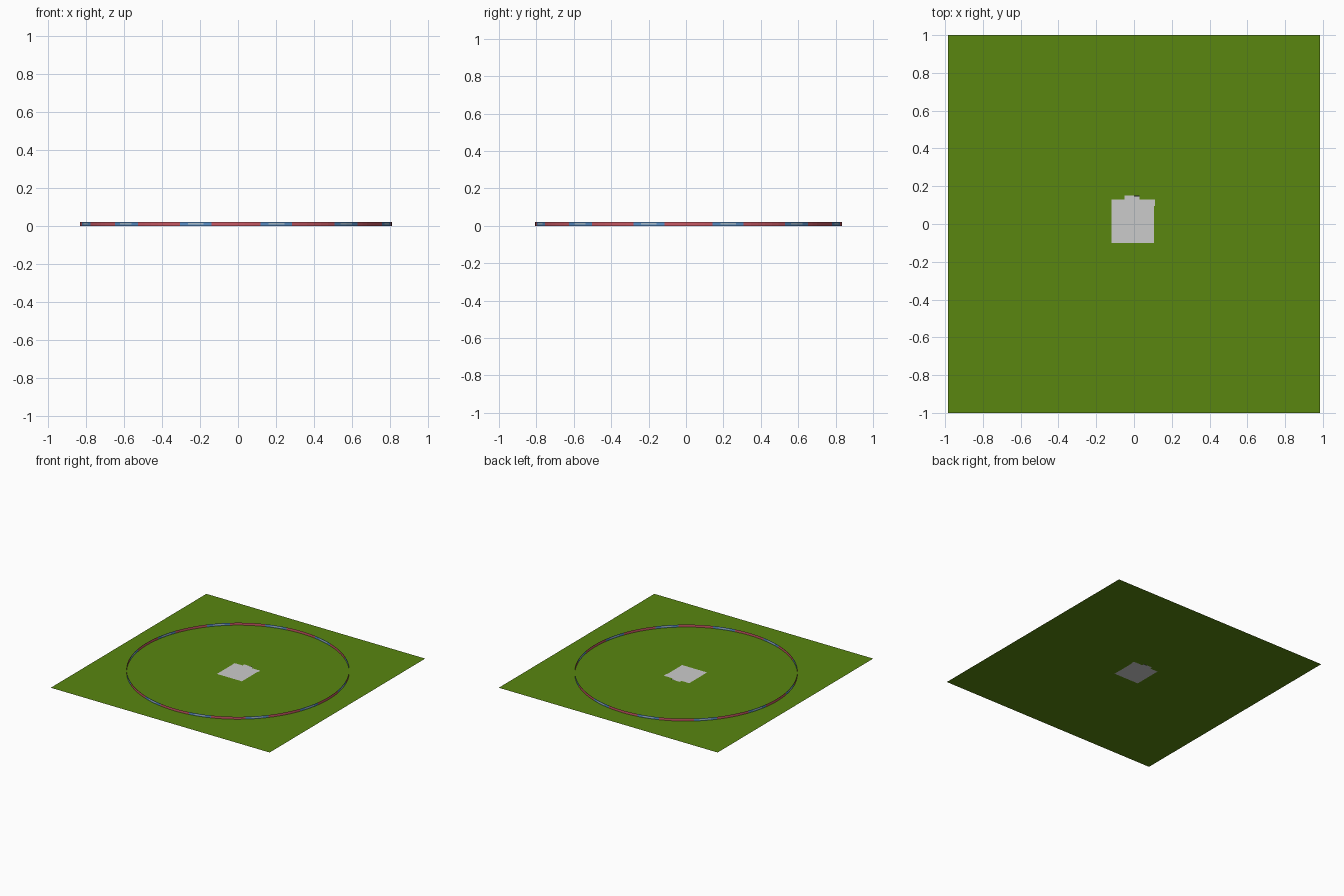
import bpy, bmesh, math

if "Cube" in bpy.data.objects:
    bpy.data.objects.remove(bpy.data.objects["Cube"])


def material(name, rgb):
    m = bpy.data.materials.new(name)
    m.diffuse_color = (*rgb, 1)
    m.use_nodes = True
    m.node_tree.nodes["Principled BSDF"].inputs["Base Color"].default_value = m.diffuse_color
    return m


grass = material("grass green", (0.10, 0.24, 0.005))
pale = material("pale grey", (0.60, 0.60, 0.60))
black = material("black", (0.01, 0.01, 0.01))
red = material("banner red", (0.58, 0.10, 0.13))
blue = material("banner blue", (0.10, 0.27, 0.56))
silver = material("banner silver", (0.40, 0.50, 0.58))


def finish(name, bm, mats):
    mesh = bpy.data.meshes.new(name)
    bm.to_mesh(mesh)
    bm.free()
    for m in mats:
        mesh.materials.append(m)
    ob = bpy.data.objects.new(name, mesh)
    bpy.context.collection.objects.link(ob)
    return ob


# Flat field, cut along the outline of the central square
def field_material(x, y):
    if 0 < x < 0.03 and 0.146 < y < 0.151:
        return 2
    square = -0.12 < x < 0.105 and -0.10 < y < 0.13
    top_tab = -0.05 < x < 0.0 and 0.12 < y < 0.151
    mid_tab = 0 < x < 0.03 and 0.12 < y < 0.146
    side_tab = 0.1 < x < 0.11 and 0.095 < y < 0.13
    return 1 if square or top_tab or mid_tab or side_tab else 0


xs = [-0.985, -0.12, -0.05, 0, 0.03, 0.105, 0.11, 0.985]
ys = [-1, -0.10, 0.095, 0.13, 0.146, 0.151, 1]
bm = bmesh.new()
grid = [[bm.verts.new((x, y, 0)) for y in ys] for x in xs]
for i in range(len(xs) - 1):
    for j in range(len(ys) - 1):
        f = bm.faces.new((grid[i][j], grid[i + 1][j], grid[i + 1][j + 1], grid[i][j + 1]))
        c = f.calc_center_median()
        f.material_index = field_material(c.x, c.y)
finish("field", bm, [grass, pale, black])

# Boundary banner: thin upright ring, red and blue panels every 30 degrees
CX, CY, R, H, N = -0.01, 0.013, 0.821, 0.02, 120
rows = [0, 0.006, 0.014, H]
bm = bmesh.new()
ring = [[bm.verts.new((CX + R * math.cos(2 * math.pi * k / N),
                       CY + R * math.sin(2 * math.pi * k / N), z)) for z in rows]
        for k in range(N)]
for k in range(N):
    a, b = ring[k], ring[(k + 1) % N]
    angle = ((k + 0.5) * 360 / N + 15) % 30 - 15
    for r in range(len(rows) - 1):
        f = bm.faces.new((a[r], b[r], b[r + 1], a[r + 1]))
        if abs(angle) < 9:
            f.material_index = 0
        else:
            # silver stripe in the middle of each blue panel
            f.material_index = 2 if r == 1 and abs(angle) > 12 else 1
finish("boundary_banner", bm, [red, blue, silver])
